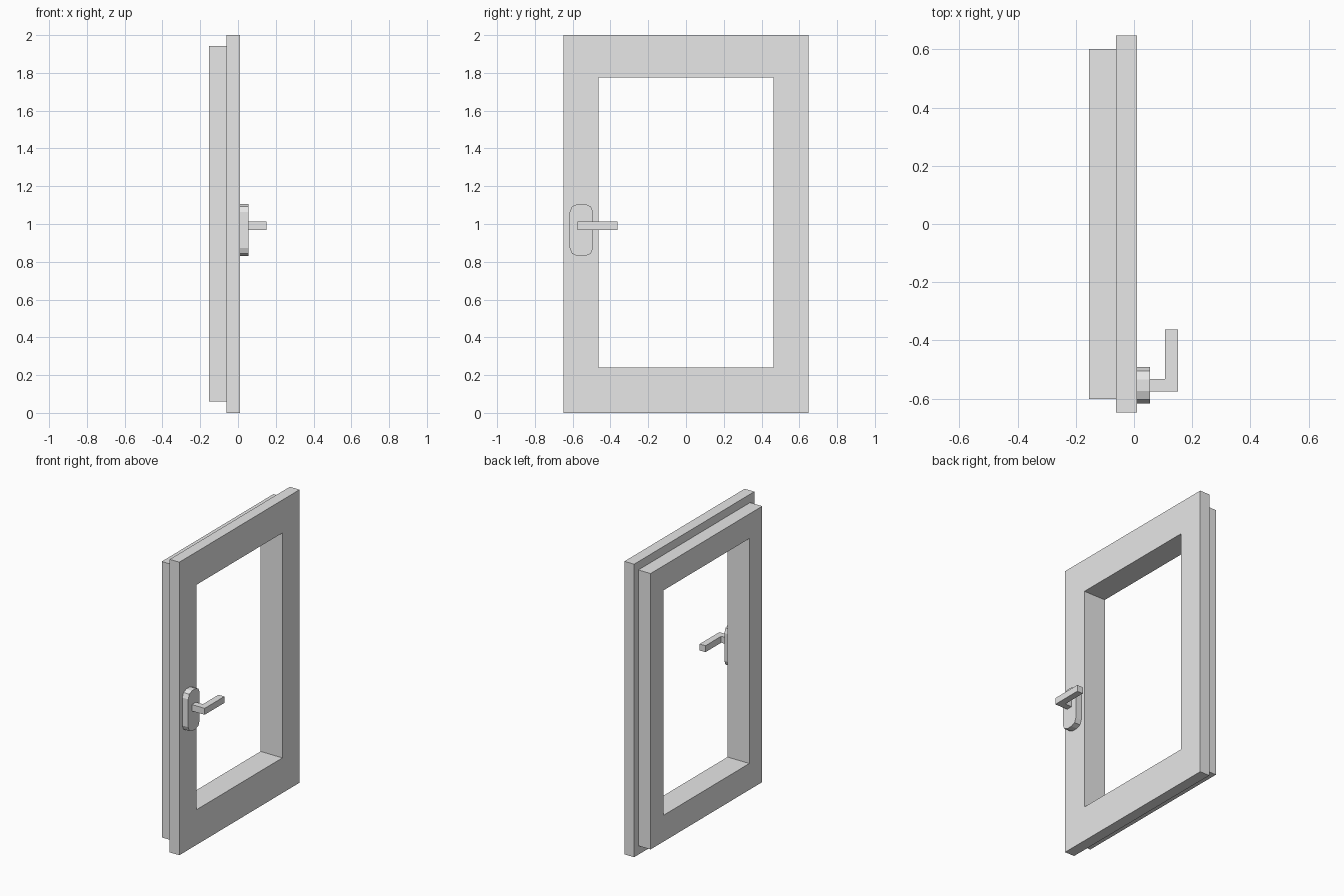
import bpy
import bmesh
from math import sin, cos, pi

cube = bpy.data.objects.get("Cube")
if cube:
    bpy.data.objects.remove(cube, do_unlink=True)

grey = bpy.data.materials.new("light_grey")
grey.use_nodes = True
colour = (0.8, 0.8, 0.8, 1)
grey.diffuse_color = colour
grey.node_tree.nodes["Principled BSDF"].inputs["Base Color"].default_value = colour


def extrude_outline(name, outline, start, depth, axis, hole=None):
    """Extrude a flat outline along x or z, with an optional matching hole loop."""
    bm = bmesh.new()

    def place(a, b):
        return (start, a, b) if axis == "x" else (a, b, start)

    outer = [bm.verts.new(place(*p)) for p in outline]
    if hole:
        inner = [bm.verts.new(place(*p)) for p in hole]
        n = len(outer)
        faces = [bm.faces.new((outer[i], outer[(i + 1) % n], inner[(i + 1) % n], inner[i]))
                 for i in range(n)]
    else:
        faces = [bm.faces.new(outer)]
    result = bmesh.ops.extrude_face_region(bm, geom=faces, use_keep_orig=True)
    moved = [g for g in result["geom"] if isinstance(g, bmesh.types.BMVert)]
    offset = (depth, 0, 0) if axis == "x" else (0, 0, depth)
    bmesh.ops.translate(bm, verts=moved, vec=offset)
    bmesh.ops.recalc_face_normals(bm, faces=bm.faces)
    mesh = bpy.data.meshes.new(name)
    bm.to_mesh(mesh)
    bm.free()
    mesh.materials.append(grey)
    obj = bpy.data.objects.new(name, mesh)
    bpy.context.collection.objects.link(obj)
    return obj


def rectangle(y0, y1, z0, z1):
    return [(y0, z0), (y1, z0), (y1, z1), (y0, z1)]


def rounded_rectangle(y0, y1, z0, z1, radius, segments):
    corners = [(y1 - radius, z1 - radius), (y0 + radius, z1 - radius),
               (y0 + radius, z0 + radius), (y1 - radius, z0 + radius)]
    points = []
    for quarter, (y, z) in enumerate(corners):
        for i in range(segments + 1):
            angle = (quarter + i / segments) * pi / 2
            points.append((y + radius * cos(angle), z + radius * sin(angle)))
    return points


# Two stepped frames around one opening
opening = rectangle(-0.463, 0.463, 0.24, 1.775)
extrude_outline("front_frame", rectangle(-0.648, 0.648, 0, 2), -0.062, 0.073, "x", opening)
extrude_outline("back_frame", rectangle(-0.602, 0.602, 0.06, 1.943), -0.154, 0.092, "x", opening)

# Rounded plate behind the handle
extrude_outline("handle_plate", rounded_rectangle(-0.616, -0.492, 0.83, 1.106, 0.043, 2),
                0.011, 0.044, "x")

# L-shaped handle: stem out of the plate, lever across the opening
handle = [(0.055, -0.575), (0.151, -0.575), (0.151, -0.363),
          (0.107, -0.363), (0.107, -0.532), (0.055, -0.532)]
extrude_outline("handle", handle, 0.968, 0.044, "z")
